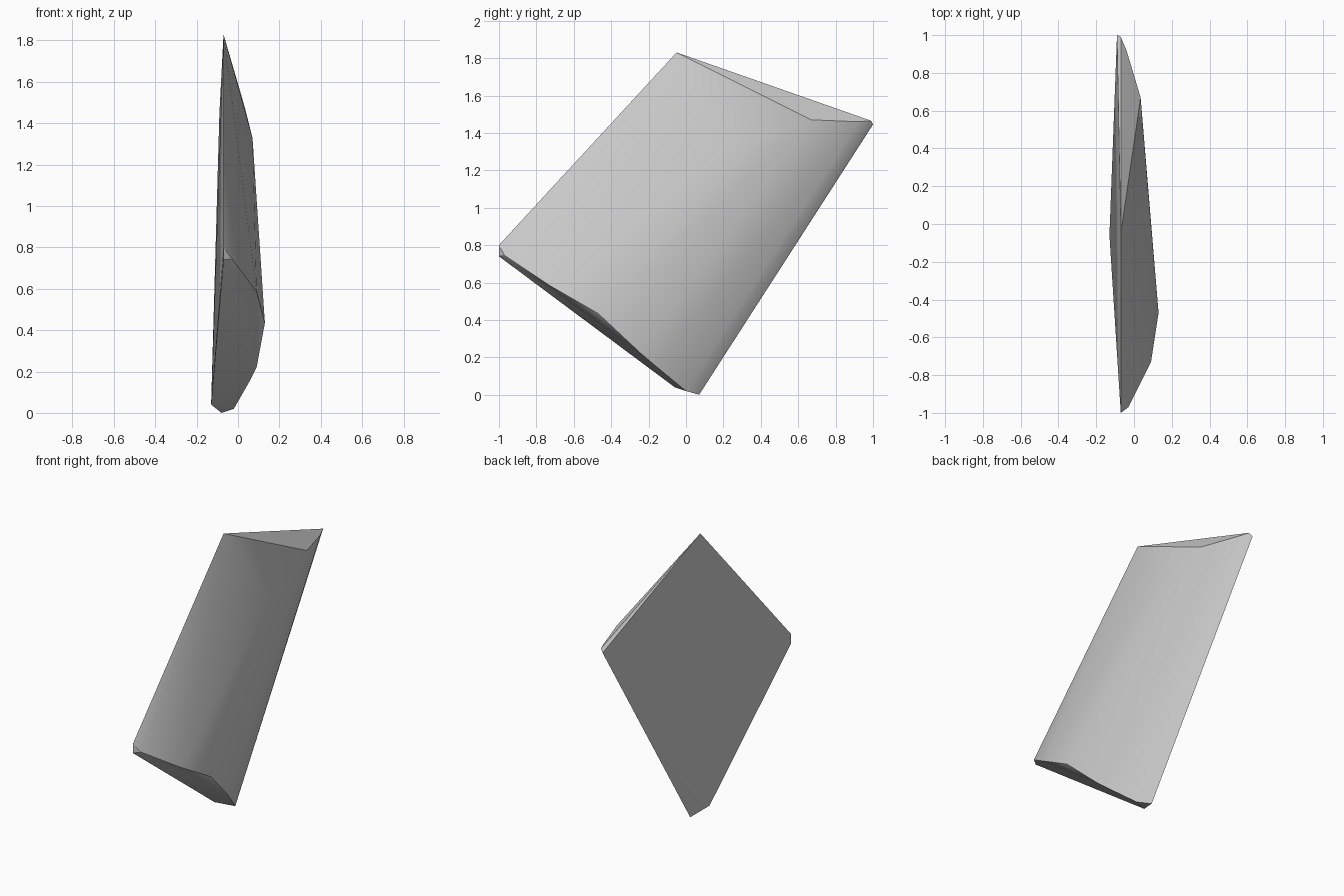
import bpy, bmesh, math

cube = bpy.data.objects.get("Cube")
if cube:
    bpy.data.objects.remove(cube, do_unlink=True)

# Single plain grey
grey = bpy.data.materials.new("plain_grey")
grey.use_nodes = True
colour = (0.6, 0.6, 0.6, 1)
grey.diffuse_color = colour
grey.node_tree.nodes["Principled BSDF"].inputs["Base Color"].default_value = colour

# Lower end: flat back edge, then the bulging front arc
lower_end = [(-.07, -1, .80), (-.07, -1, .74), (-.03, -.97, .745), (.09, -.73, .585),
             (.13, -.47, .435), (.09, -.24, .22), (.06, -.17, .16),
             (-.02, 0, .02), (-.08, .07, 0), (-.13, -.06, .04)]
# Upper end: peak, crest of the bulge, thin tip
upper_end = [(-.07, -.05, 1.83), (.07, .24, 1.33), (.035, .67, 1.47),
             (-.04, .92, 1.46), (-.07, .99, 1.465), (-.09, 1, 1.445)]

# Slab body: skin stretched between the two ends
bm = bmesh.new()
for point in lower_end + upper_end:
    bm.verts.new(point)
bmesh.ops.convex_hull(bm, input=bm.verts)
bmesh.ops.recalc_face_normals(bm, faces=bm.faces)
mesh = bpy.data.meshes.new("curved_slab")
bm.to_mesh(mesh)
bm.free()
mesh.materials.append(grey)
slab = bpy.data.objects.new("curved_slab", mesh)
bpy.context.collection.objects.link(slab)

# Smooth bulge with crisp ends
bpy.ops.object.select_all(action="DESELECT")
slab.select_set(True)
bpy.context.view_layer.objects.active = slab
bpy.ops.object.shade_smooth_by_angle(angle=math.radians(30))
